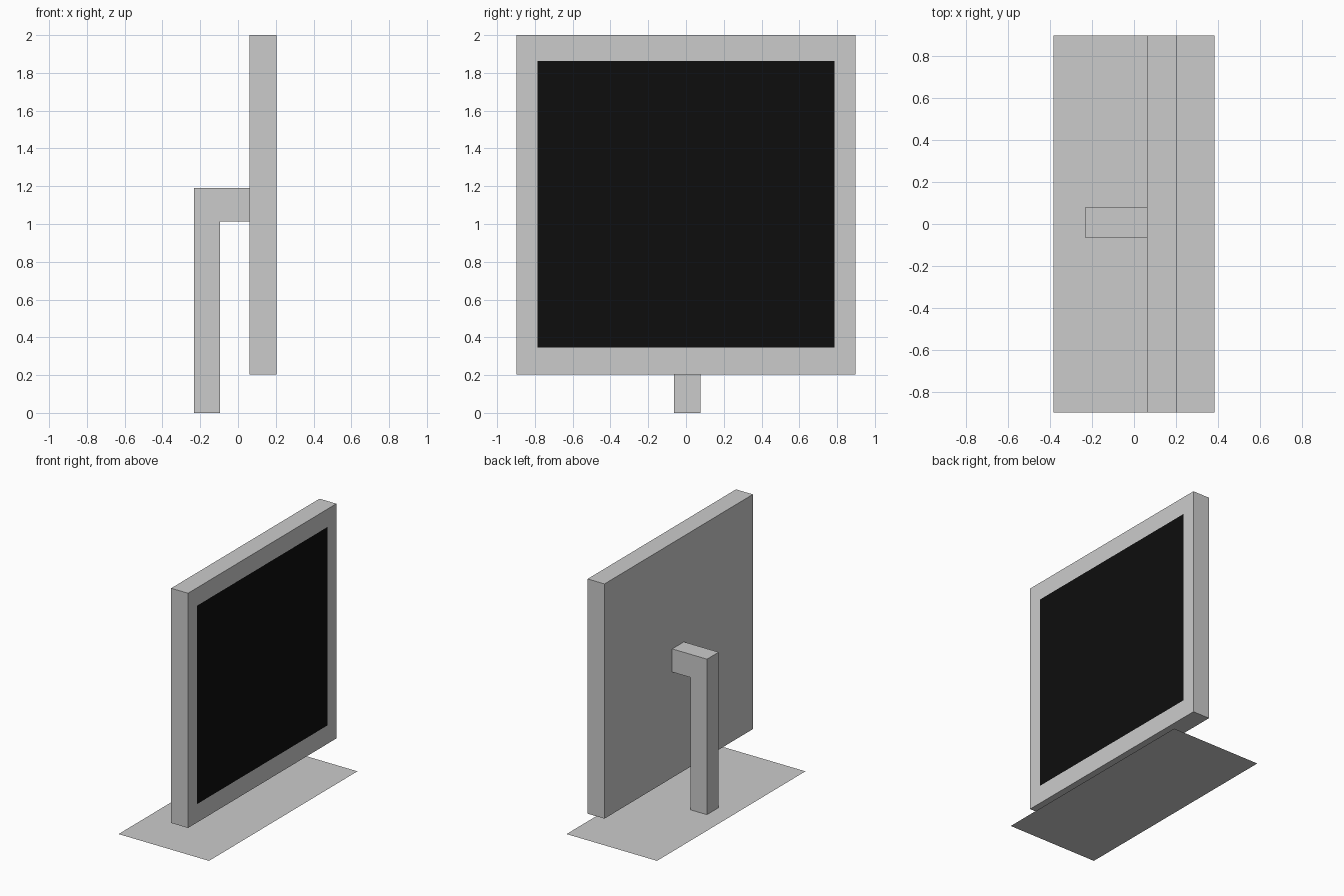
import bpy, bmesh
from mathutils import Vector

if "Cube" in bpy.data.objects:
    bpy.data.objects.remove(bpy.data.objects["Cube"])


def finish(name, bm):
    bmesh.ops.recalc_face_normals(bm, faces=bm.faces[:])
    mesh = bpy.data.meshes.new(name)
    bm.to_mesh(mesh)
    bm.free()
    obj = bpy.data.objects.new(name, mesh)
    bpy.context.collection.objects.link(obj)
    return obj


def quad(name, points):
    bm = bmesh.new()
    bm.faces.new([bm.verts.new(p) for p in points])
    mesh = bpy.data.meshes.new(name)
    bm.to_mesh(mesh)
    bm.free()
    obj = bpy.data.objects.new(name, mesh)
    bpy.context.collection.objects.link(obj)
    return obj


BACK, FRONT = 0.062, 0.205
SCREEN_Y, SCREEN_LOW, SCREEN_HIGH = 0.787, 0.345, 1.863

# Display housing: a box whose viewing side (+x) is inset and left open for the screen
bm = bmesh.new()
bmesh.ops.create_cube(bm, size=1)
bmesh.ops.scale(bm, vec=(FRONT - BACK, 1.794, 1.796), verts=bm.verts)
bmesh.ops.translate(bm, vec=((FRONT + BACK) / 2, 0, 1.102), verts=bm.verts)
bm.normal_update()
face = next(f for f in bm.faces if f.normal.x > 0.9)
bmesh.ops.inset_individual(bm, faces=[face], thickness=0.1)
for v in face.verts:
    v.co.y = SCREEN_Y if v.co.y > 0 else -SCREEN_Y
    v.co.z = SCREEN_HIGH if v.co.z > 1.1 else SCREEN_LOW
bmesh.ops.delete(bm, geom=[face], context='FACES_ONLY')
finish("display_housing", bm)

# Black screen, flush with the bezel
screen = quad("screen", [(FRONT, -SCREEN_Y, SCREEN_LOW), (FRONT, SCREEN_Y, SCREEN_LOW),
                         (FRONT, SCREEN_Y, SCREEN_HIGH), (FRONT, -SCREEN_Y, SCREEN_HIGH)])
black = bpy.data.materials.new("screen_black")
black.diffuse_color = (0.004, 0.004, 0.004, 1)
black.use_nodes = True
black.node_tree.nodes["Principled BSDF"].inputs["Base Color"].default_value = black.diffuse_color
screen.data.materials.append(black)

# Stand arm: L-shaped profile extruded sideways
profile = [(-0.232, 0), (-0.094, 0), (-0.094, 1.013),
           (BACK, 1.013), (BACK, 1.19), (-0.232, 1.19)]
bm = bmesh.new()
side = bm.faces.new([bm.verts.new((x, -0.063, z)) for x, z in profile])
extruded = bmesh.ops.extrude_face_region(bm, geom=[side], use_keep_orig=True)
bmesh.ops.translate(bm, vec=Vector((0, 0.141, 0)),
                    verts=[g for g in extruded["geom"] if isinstance(g, bmesh.types.BMVert)])
finish("stand_arm", bm)

# Thin base plate
quad("base_plate", [(-0.383, -0.897, 0), (0.383, -0.897, 0),
                    (0.383, 0.897, 0), (-0.383, 0.897, 0)])
